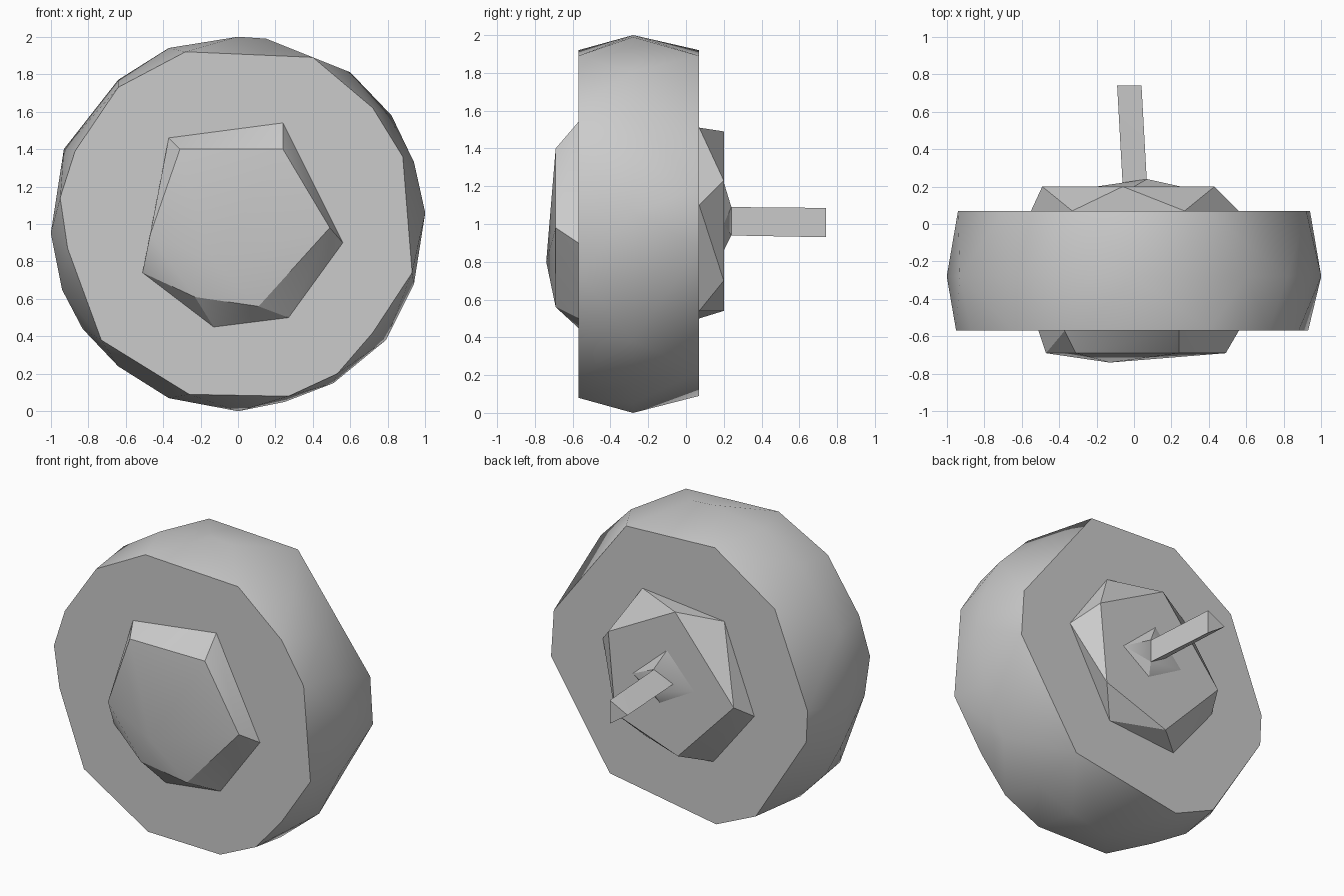
import bpy
import bmesh
import math

cube = bpy.data.objects.get("Cube")
if cube:
    bpy.data.objects.remove(cube, do_unlink=True)

# One plain grey for every part
grey = bpy.data.materials.new("plain_grey")
grey.use_nodes = True
colour = (0.6, 0.6, 0.6, 1.0)
grey.diffuse_color = colour
grey.node_tree.nodes["Principled BSDF"].inputs["Base Color"].default_value = colour


def faceted_part(name, rings, smooth_angle):
    """Wrap a convex skin round cross-sections given as (y, [(x, z), ...])."""
    bm = bmesh.new()
    for y, outline in rings:
        for x, z in outline:
            bm.verts.new((x, y, z))
    result = bmesh.ops.convex_hull(bm, input=bm.verts[:])
    unused = {v for v in result["geom_interior"] + result["geom_unused"]
              if isinstance(v, bmesh.types.BMVert)}
    bmesh.ops.delete(bm, geom=list(unused), context="VERTS")
    bmesh.ops.dissolve_limit(bm, angle_limit=math.radians(0.5),
                             verts=bm.verts[:], edges=bm.edges[:])
    bmesh.ops.recalc_face_normals(bm, faces=bm.faces[:])
    mesh = bpy.data.meshes.new(name)
    bm.to_mesh(mesh)
    bm.free()
    mesh.materials.append(grey)
    part = bpy.data.objects.new(name, mesh)
    bpy.context.collection.objects.link(part)
    bpy.ops.object.select_all(action="DESELECT")
    part.select_set(True)
    bpy.context.view_layer.objects.active = part
    bpy.ops.object.shade_smooth_by_angle(angle=math.radians(smooth_angle))
    return part


# Wheel: front face, widest girth and back face
wheel_front = [(-.28, 1.92), (.4, 1.89), (.72, 1.62), (.88, 1.36), (.93, .74),
               (.72, .42), (.53, .2), (.27, .08), (-.26, .09), (-.73, .38),
               (-.91, .87), (-.95, 1.14), (-.87, 1.39), (-.64, 1.73)]
wheel_girth = [(0, 2), (.15, 1.99), (.6, 1.81), (.82, 1.58), (.94, 1.33),
               (1, 1.06), (.94, .68), (.79, .38), (.51, .15), (.25, .05),
               (0, 0), (-.37, .07), (-.64, .24), (-.83, .44), (-.94, .65),
               (-1, .95), (-.93, 1.4), (-.64, 1.77), (-.37, 1.94)]
wheel_back = [(.39, 1.89), (-.26, 1.92), (-.7, 1.63), (-.94, 1.02), (-.93, .81),
              (-.56, .22), (-.27, .09), (.51, .22), (.94, .88), (.92, 1.19)]
faceted_part("wheel", [(-.57, wheel_front), (-.28, wheel_girth),
                       (.07, wheel_back)], 35)

# Front hub: tapered cap with a slight off-centre peak
hub_rim = [(-.37, 1.46), (.24, 1.54), (.56, .9), (.27, .5), (-.13, .45), (-.51, .74)]
hub_cap = [(-.31, 1.4), (.24, 1.4), (.49, .98), (.11, .56), (-.23, .61), (-.47, .94)]
faceted_part("front_hub", [(-.57, hub_rim), (-.69, hub_cap),
                           (-.74, [(-.13, .8)])], 25)

# Back hub: cap twisted against its rim, giving triangular sides
back_rim = [(.27, 1.51), (-.33, 1.45), (-.55, .88), (-.25, .5), (.25, .54), (.56, 1.1)]
back_cap = [(-.06, 1.49), (.43, 1.23), (.38, .7), (-.08, .54), (-.49, .97)]
faceted_part("back_hub", [(.07, back_rim), (.2, back_cap)], 25)

# Axle: three-sided rod rising from a low flared collar
axle_root = [(.07, 1.09), (.07, .94), (-.06, 1.02)]
axle_tip = [(.04, 1.085), (.04, .93), (-.09, 1.02)]
collar = [(-.2, 1), (.25, 1), (0, 1.22), (.05, .86)]
faceted_part("axle_collar", [(.2, collar), (.24, axle_root[:2]),
                             (.215, axle_root[2:])], 25)
faceted_part("axle", [(.2, axle_root), (.74, axle_tip)], 25)
